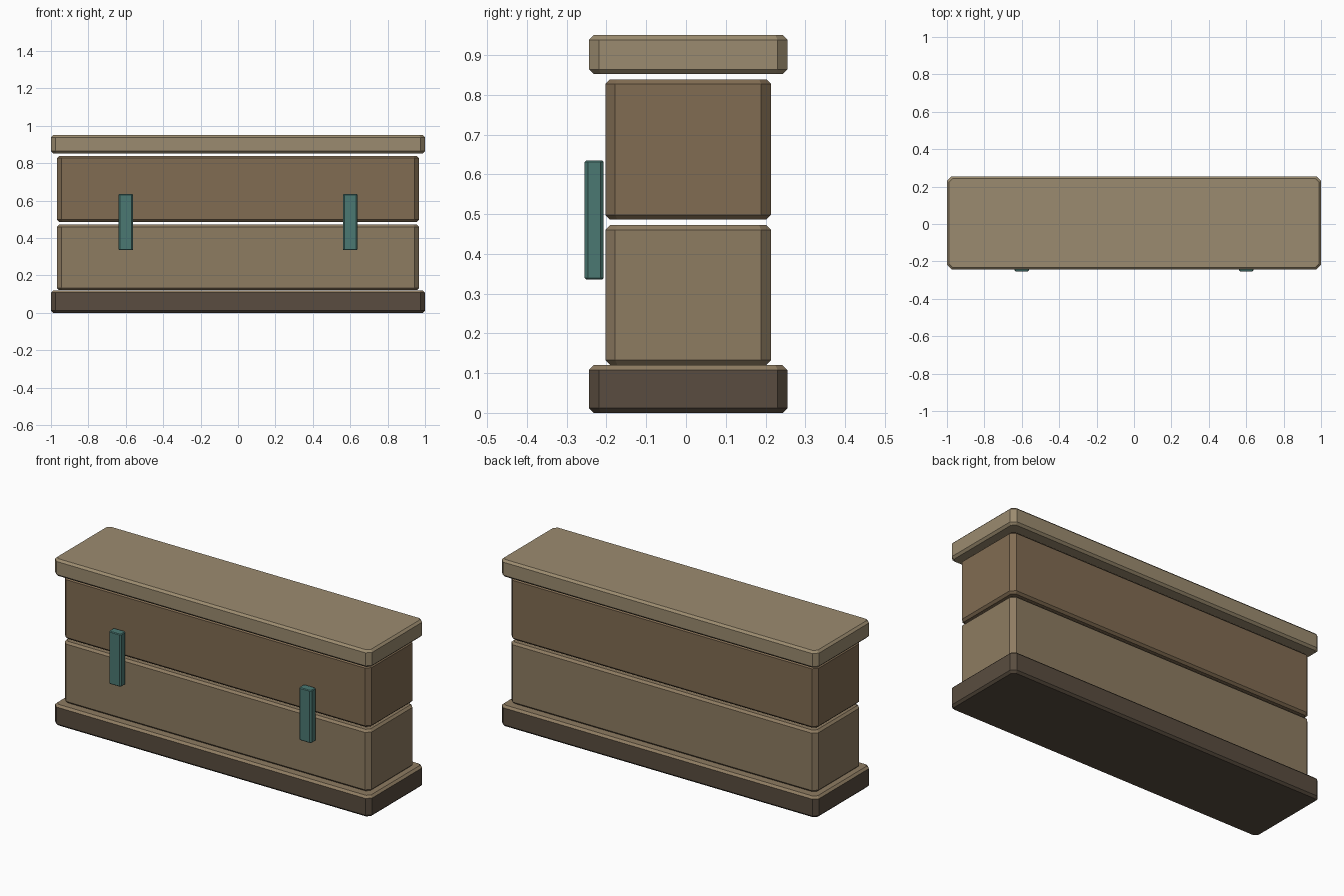
import bpy, bmesh

if "Cube" in bpy.data.objects:
    bpy.data.objects.remove(bpy.data.objects["Cube"])


def material(name, rgb):
    m = bpy.data.materials.new(name)
    m.diffuse_color = (*rgb, 1)
    m.use_nodes = True
    m.node_tree.nodes["Principled BSDF"].inputs["Base Color"].default_value = m.diffuse_color
    return m


tan = material("tan", (0.33, 0.26, 0.16))
wood = material("wood", (0.27, 0.20, 0.12))
brown = material("brown", (0.22, 0.15, 0.085))
dark = material("dark_brown", (0.10, 0.073, 0.05))
teal = material("teal", (0.07, 0.19, 0.17))


def slab(name, x, y, z, mats, corner=0.025, rim=0.012):
    """Box with wide chamfers on upright edges and narrow ones on both rims."""
    bm = bmesh.new()
    bmesh.ops.create_cube(bm, size=1)
    for v in bm.verts:
        for i, (lo, hi) in enumerate((x, y, z)):
            v.co[i] = lo if v.co[i] < 0 else hi
    upright = [e for e in bm.edges if abs(e.verts[0].co.z - e.verts[1].co.z) > 1e-4]
    bmesh.ops.bevel(bm, geom=upright, offset=corner, segments=1, profile=0.5, affect='EDGES')
    level = [e for e in bm.edges if abs(e.verts[0].co.z - e.verts[1].co.z) < 1e-4]
    bmesh.ops.bevel(bm, geom=level, offset=rim, segments=1, profile=0.5, affect='EDGES')
    bmesh.ops.recalc_face_normals(bm, faces=bm.faces)
    bm.normal_update()
    # upward faces take the second material when there is one
    for f in bm.faces:
        f.material_index = 1 if len(mats) > 1 and f.normal.z > 0.3 else 0
    mesh = bpy.data.meshes.new(name)
    bm.to_mesh(mesh)
    bm.free()
    for m in mats:
        mesh.materials.append(m)
    obj = bpy.data.objects.new(name, mesh)
    bpy.context.collection.objects.link(obj)
    return obj


wide, narrow = (-0.244, 0.255), (-0.203, 0.214)

# plinth and lid overhang the two body blocks
slab("base", (-1, 1), wide, (0, 0.12), [dark, wood])
slab("lower_body", (-0.968, 0.968), narrow, (0.121, 0.472), [wood])
slab("upper_body", (-0.968, 0.968), narrow, (0.486, 0.839), [brown])
slab("top_slab", (-1, 1), wide, (0.852, 0.95), [tan])

# front straps
for side, cx in (("left", -0.6), ("right", 0.6)):
    slab(f"{side}_strap", (cx - 0.039, cx + 0.039), (-0.255, -0.207),
         (0.335, 0.635), [teal], corner=0.008, rim=0.004)
